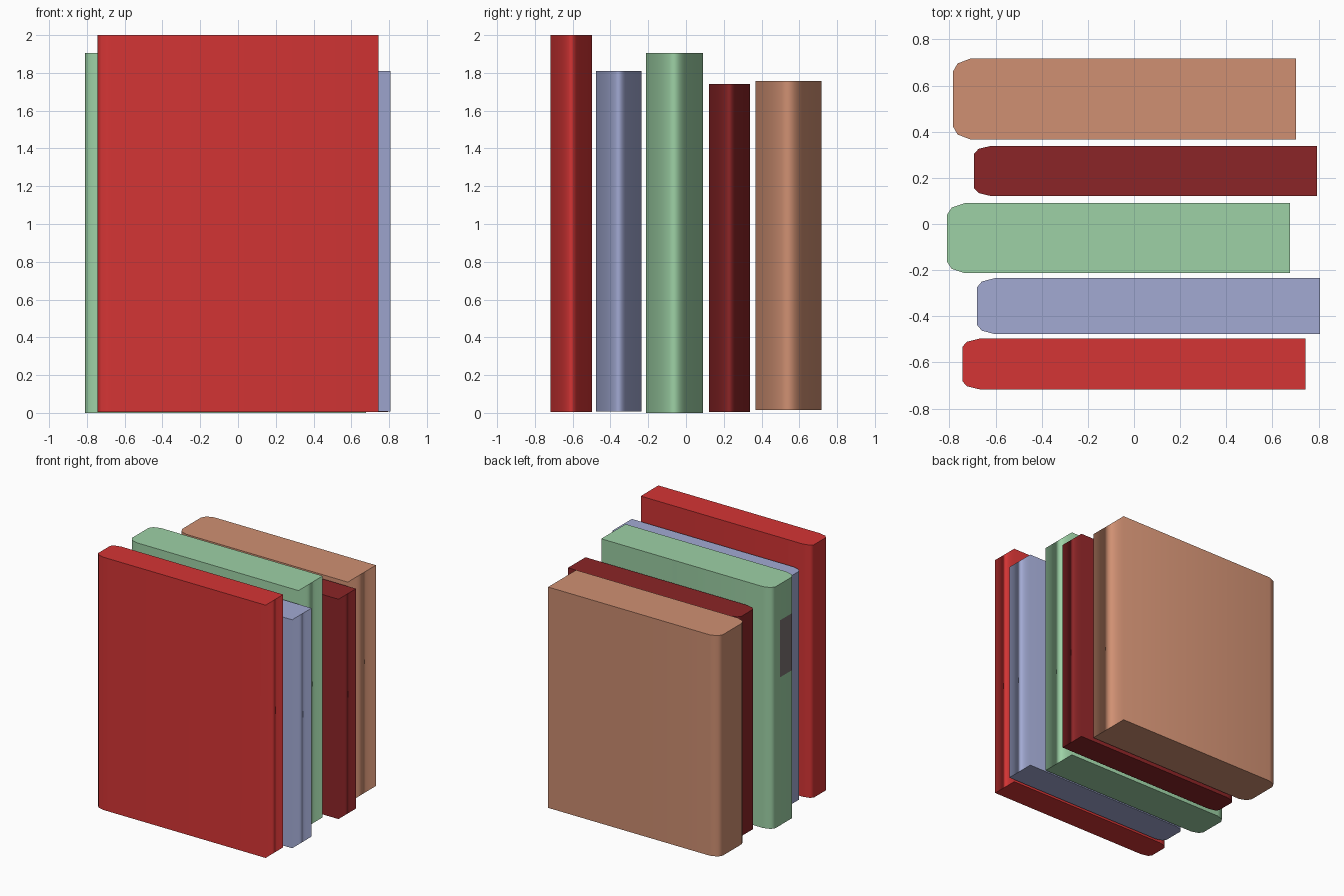
import bpy, bmesh

if "Cube" in bpy.data.objects:
    bpy.data.objects.remove(bpy.data.objects["Cube"])


def material(name, rgb):
    mat = bpy.data.materials.new(name)
    mat.diffuse_color = (*rgb, 1)
    mat.use_nodes = True
    mat.node_tree.nodes["Principled BSDF"].inputs["Base Color"].default_value = mat.diffuse_color
    return mat


def add_object(name, bm, mat):
    mesh = bpy.data.meshes.new(name)
    bm.to_mesh(mesh)
    bm.free()
    mesh.materials.append(mat)
    obj = bpy.data.objects.new(name, mesh)
    bpy.context.collection.objects.link(obj)
    return obj


def book(name, spine_x, y0, y1, z0, z1, rgb):
    """Upright book: rounded spine on -x, flat page edge on +x."""
    mid, half = (y0 + y1) / 2, (y1 - y0) / 2
    # half outline from page edge to spine, then mirrored
    side = [(1.487, 1.0), (0.075, 1.0), (0.02, 0.88), (0.0, 0.68)]
    outline = [(spine_x + dx, mid + half * f) for dx, f in side]
    outline += [(spine_x + dx, mid - half * f) for dx, f in reversed(side)]

    bm = bmesh.new()
    base = bm.faces.new([bm.verts.new((x, y, z0)) for x, y in outline])
    extruded = bmesh.ops.extrude_face_region(bm, geom=[base], use_keep_orig=True)["geom"]
    for v in extruded:
        if isinstance(v, bmesh.types.BMVert):
            v.co.z = z1
    bmesh.ops.recalc_face_normals(bm, faces=bm.faces)

    # smooth around the cover, crisp at the top and bottom
    for f in bm.faces:
        f.smooth = abs(f.normal.z) < 0.5
    for e in bm.edges:
        if abs(e.verts[0].co.z - e.verts[1].co.z) < 1e-5:
            e.smooth = False
    obj = add_object(name, bm, material(name + "_colour", rgb))
    weighted = obj.modifiers.new("area_normals", 'WEIGHTED_NORMAL')
    weighted.mode = 'FACE_AREA'
    weighted.keep_sharp = True
    return obj


# Row of five books, front to back
books = [
    ("red_book", -0.744, -0.717, -0.497, 0.005, 2.0, (0.66, 0.035, 0.035)),
    ("blue_book", -0.680, -0.477, -0.235, 0.007, 1.81, (0.36, 0.40, 0.65)),
    ("green_book", -0.810, -0.213, 0.090, 0.0, 1.905, (0.34, 0.64, 0.38)),
    ("dark_red_book", -0.694, 0.121, 0.339, 0.005, 1.74, (0.26, 0.018, 0.02)),
    ("brown_book", -0.785, 0.367, 0.717, 0.014, 1.757, (0.63, 0.28, 0.17)),
]
for b in books:
    book(*b)

# Small grey label on the green spine
bm = bmesh.new()
corners = [(-0.01, 1.17), (-0.01, 1.62), (-0.16, 1.62), (-0.16, 1.17)]
bm.faces.new([bm.verts.new((-0.812, y, z)) for y, z in corners])
bm.normal_update()
if bm.faces[:][0].normal.x > 0:
    bmesh.ops.reverse_faces(bm, faces=bm.faces[:])
add_object("spine_label", bm, material("label_grey", (0.2, 0.17, 0.17)))
